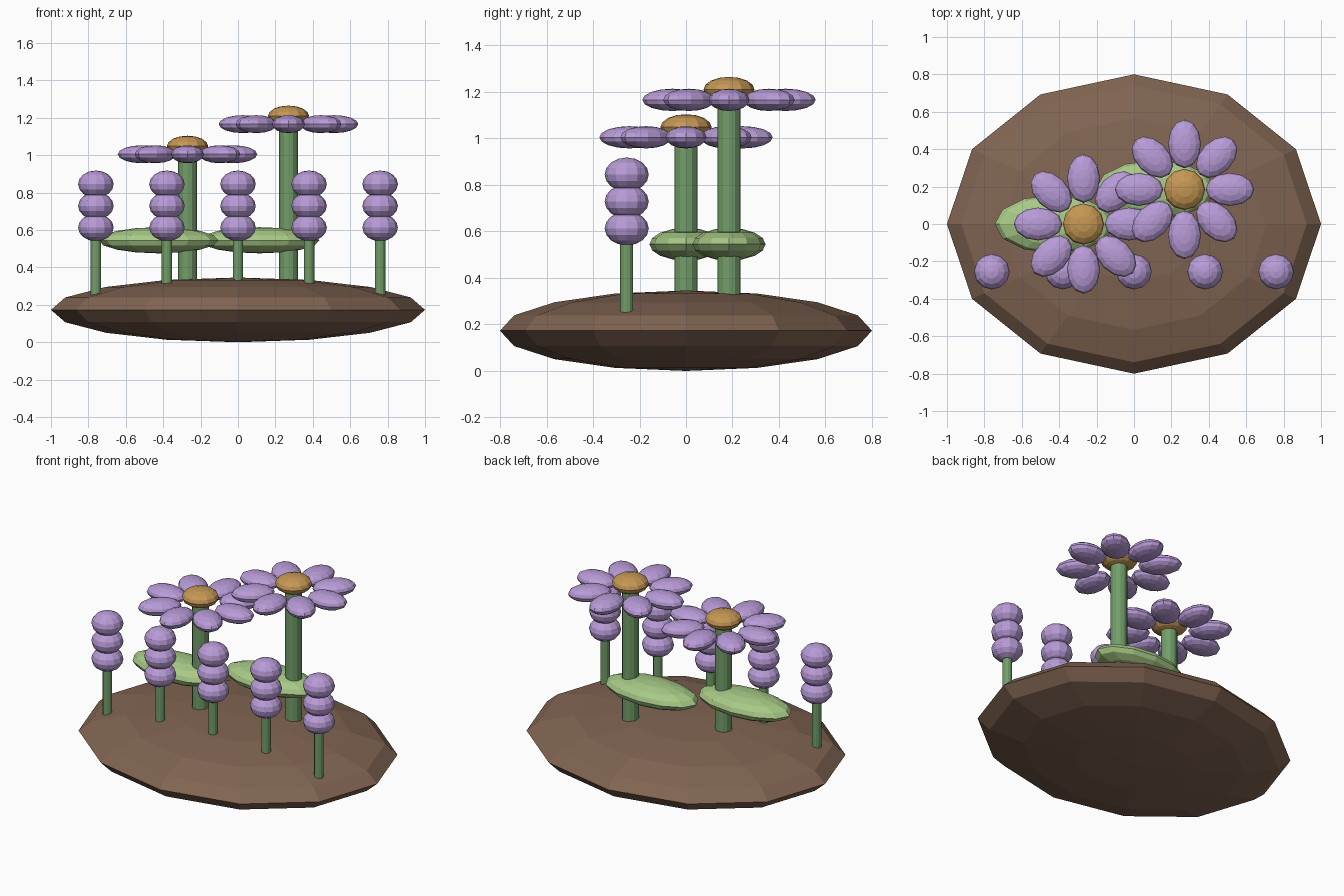
import bpy
from math import cos, sin, pi

if "Cube" in bpy.data.objects:
    bpy.data.objects.remove(bpy.data.objects["Cube"])


def material(name, color):
    m = bpy.data.materials.new(name)
    m.diffuse_color = (*color, 1)
    m.use_nodes = True
    m.node_tree.nodes["Principled BSDF"].inputs["Base Color"].default_value = m.diffuse_color
    return m


SOIL = material("soil", (0.22, 0.13, 0.085))
STEM = material("stem_green", (0.17, 0.34, 0.14))
LEAF = material("leaf_green", (0.39, 0.59, 0.24))
PETAL = material("petal_purple", (0.48, 0.33, 0.68))
CORE = material("centre_orange", (0.56, 0.31, 0.09))


def ellipsoid(name, loc, radii, mat, turn=0):
    bpy.ops.mesh.primitive_uv_sphere_add(segments=12, ring_count=8, location=loc,
                                         rotation=(0, 0, turn))
    ob = bpy.context.object
    ob.name = name
    ob.scale = radii
    ob.data.materials.append(mat)
    return ob


def stem(name, x, y, z0, z1, r):
    bpy.ops.mesh.primitive_cylinder_add(vertices=12, radius=r, depth=z1 - z0,
                                        location=(x, y, (z0 + z1) / 2))
    ob = bpy.context.object
    ob.name = name
    ob.data.materials.append(STEM)
    return ob


# Earth mound
ellipsoid("mound", (0, 0, 0.173), (1, 0.8, 0.173), SOIL)


# Tall flowers: stem, leaf, ring of eight petals, domed centre
def flower(n, x, y, z):
    stem(f"flower_stem_{n}", x, y, 0.2, z + 0.01, 0.05)
    ellipsoid(f"leaf_{n}", (x - 0.155, y, 0.545), (0.32, 0.157, 0.07), LEAF)
    for i in range(8):
        a = i * pi / 4
        ellipsoid(f"petal_{n}_{i + 1}", (x + 0.243 * cos(a), y + 0.243 * sin(a), z),
                  (0.13, 0.088, 0.048), PETAL, a)
    ellipsoid(f"flower_centre_{n}", (x, y, z + 0.044), (0.11, 0.11, 0.055), CORE)


flower(1, -0.27, 0, 1.005)
flower(2, 0.27, 0.185, 1.166)

# Front row of small bud spikes
for k in range(5):
    x, y = (k - 2) * 0.38, -0.255
    stem(f"spike_stem_{k + 1}", x, y, 0.2, 0.62, 0.028)
    for j in range(3):
        ellipsoid(f"bud_{k + 1}_{j + 1}", (x, y, 0.613 + 0.116 * j),
                  (0.095, 0.095, 0.073), PETAL)
